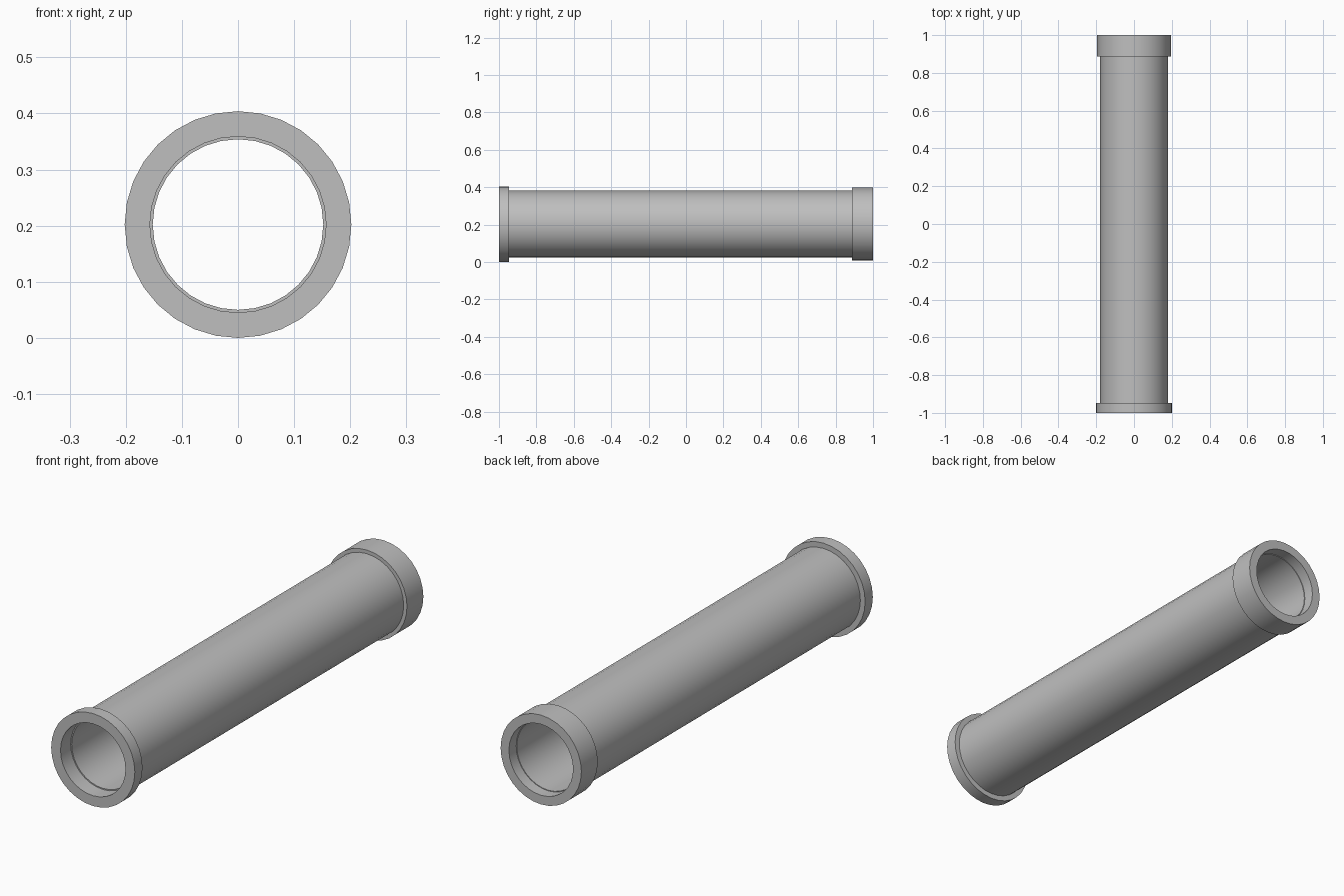
import bpy, bmesh, math

cube = bpy.data.objects.get("Cube")
if cube:
    bpy.data.objects.remove(cube)

SIDES = 32
CENTRE_Z = 0.202

grey = bpy.data.materials.new("plain grey")
grey.use_nodes = True
colour = (0.52, 0.52, 0.52, 1)
grey.diffuse_color = colour
grey.node_tree.nodes["Principled BSDF"].inputs["Base Color"].default_value = colour


def lathe(name, profile):
    """Turn a closed (y, radius) profile around the long axis."""
    bm = bmesh.new()
    rings = []
    for i in range(SIDES):
        a = math.tau * i / SIDES
        rings.append([bm.verts.new((r * math.sin(a), y, CENTRE_Z + r * math.cos(a)))
                      for y, r in profile])
    n = len(profile)
    for i, ring in enumerate(rings):
        after = rings[(i + 1) % SIDES]
        for j in range(n):
            k = (j + 1) % n
            bm.faces.new((ring[j], ring[k], after[k], after[j]))
    bmesh.ops.recalc_face_normals(bm, faces=bm.faces)
    mesh = bpy.data.meshes.new(name)
    bm.to_mesh(mesh)
    bm.free()
    mesh.materials.append(grey)
    obj = bpy.data.objects.new(name, mesh)
    bpy.context.collection.objects.link(obj)
    bpy.ops.object.select_all(action='DESELECT')
    obj.select_set(True)
    bpy.context.view_layer.objects.active = obj
    bpy.ops.object.shade_smooth_by_angle(angle=math.radians(30))
    return obj


# Hollow pipe: thin front flange, long barrel, deeper rear collar
outside = [(-1, 0.202), (-0.947, 0.202), (-0.947, 0.179),
           (0.887, 0.179), (0.887, 0.195), (1, 0.195)]
# Bore with a shallow recess at each mouth
bore = [(1, 0.155), (0.95, 0.155), (0.95, 0.152),
        (-0.93, 0.152), (-0.93, 0.157), (-1, 0.157)]
lathe("flanged_pipe", outside + bore)
